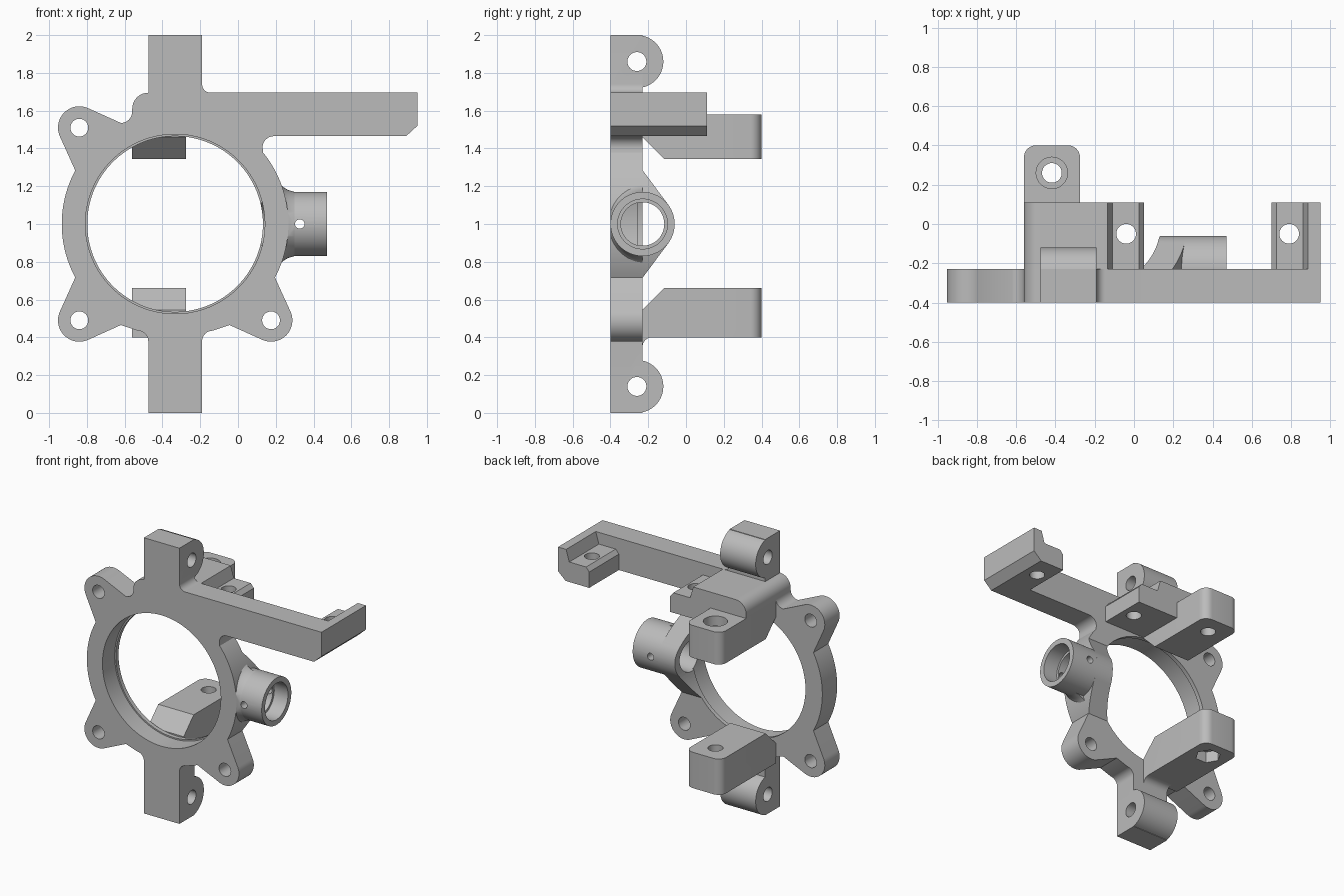
import bpy, bmesh, math

if "Cube" in bpy.data.objects:
    bpy.data.objects.remove(bpy.data.objects["Cube"])

grey = bpy.data.materials.new("plain grey")
grey.diffuse_color = (0.5, 0.5, 0.5, 1)
grey.use_nodes = True
grey.node_tree.nodes["Principled BSDF"].inputs["Base Color"].default_value = grey.diffuse_color

CX, CZ = -0.333, 1.0          # centre of the main ring
BY = -0.23                    # back of the plate, also the side socket axis
parts, cutters = [], []


def arc(u, v, r, a0, a1, n=12):
    return [(u + r * math.cos(math.radians(a0 + (a1 - a0) * i / n)),
             v + r * math.sin(math.radians(a0 + (a1 - a0) * i / n))) for i in range(n + 1)]


def circle(u, v, r, n=48):
    return arc(u, v, r, 0, 360, n)[:-1]


def prism(name, pts, axis, a, b, helper=False, round_end=0):
    """Extrude a 2D profile along an axis from a to b."""
    place = {'x': lambda u, v, t: (t, u, v),
             'y': lambda u, v, t: (u, t, v),
             'z': lambda u, v, t: (u, v, t)}[axis]
    bm = bmesh.new()
    lo = [bm.verts.new(place(u, v, a)) for u, v in pts]
    hi = [bm.verts.new(place(u, v, b)) for u, v in pts]
    bm.faces.new(lo)
    bm.faces.new(hi[::-1])
    n = len(pts)
    for i in range(n):
        j = (i + 1) % n
        bm.faces.new((lo[j], lo[i], hi[i], hi[j]))
    if round_end:              # round the upright edges at the far back
        ends = [e for e in bm.edges if all(v.co.y > 0.39 for v in e.verts)
                and abs(e.verts[0].co.z - e.verts[1].co.z) > 0.1]
        bmesh.ops.bevel(bm, geom=ends, offset=round_end, segments=8,
                        profile=0.5, affect='EDGES')
    return finish(name, bm, helper)


def finish(name, bm, helper=False):
    bmesh.ops.recalc_face_normals(bm, faces=bm.faces)
    me = bpy.data.meshes.new(name)
    bm.to_mesh(me)
    bm.free()
    ob = bpy.data.objects.new(name, me)
    bpy.context.collection.objects.link(ob)
    me.materials.append(grey)
    ob.hide_render = helper
    (cutters if helper else parts).append(ob)
    return ob


def lathe_x(name, prof, cy, cz, n=64):
    """Solid of revolution around an x axis; prof holds (x, radius)."""
    bm = bmesh.new()
    rings = [[bm.verts.new((x, u, v)) for u, v in circle(cy, cz, r, n)] for x, r in prof]
    for p, q in zip(rings, rings[1:]):
        for i in range(n):
            j = (i + 1) % n
            bm.faces.new((p[i], p[j], q[j], q[i]))
    bm.faces.new(rings[0])
    bm.faces.new(rings[-1])
    return finish(name, bm)


def combine(ob, tools, op='DIFFERENCE'):
    bpy.context.view_layer.objects.active = ob
    for t in tools:
        m = ob.modifiers.new("cut", 'BOOLEAN')
        m.operation, m.solver, m.object = op, 'EXACT', t
        bpy.ops.object.modifier_apply(modifier=m.name)


def cutter(pts, axis, a, b):
    return prism("cutter", pts, axis, a, b, helper=True)


# Plate: ring, three lugs, two posts and the long arm in one outline
outline = ([(-0.475, 0), (-0.19, 0)] + arc(-0.135, 0.38, 0.055, 180, 90, 8)
           + [(-0.045, 0.465)] + arc(0.175, 0.49, 0.113, -114, 24, 24)
           + arc(CX, CZ, 0.6, -28.2, 39, 36) + arc(0.19, 1.405, 0.06, 180, 90, 8)
           + [(0.89, 1.465), (0.95, 1.52), (0.95, 1.695)]
           + arc(-0.145, 1.74, 0.045, 270, 180, 8)
           + [(-0.19, 2), (-0.475, 2)] + arc(-0.475, 1.61, 0.085, 90, 180, 10)
           + arc(-0.62, 1.595, 0.06, 0, -90, 8) + arc(-0.84, 1.51, 0.113, 66, 204, 24)
           + arc(CX, CZ, 0.6, 151.8, 208.2, 30) + arc(-0.84, 0.49, 0.113, 156, 294, 24)
           + [(-0.62, 0.465)] + arc(-0.53, 0.38, 0.055, 90, 0, 8))
plate = prism("ring_plate", outline, 'y', -0.4, BY)

# Cutters: stepped main bore, stepped side bore, lug and post holes
main_bore = [cutter(circle(CX, CZ, 0.475, 128), 'y', -0.5, -0.26),
             cutter(circle(CX, CZ, 0.465, 128), 'y', -0.3, 0.05)]
side_bore = [cutter(circle(BY, 1, 0.115), 'x', 0, 0.6),
             cutter(circle(BY, 1, 0.132), 'x', 0.36, 0.6),
             cutter(circle(0.327, 1, 0.025, 24), 'y', -0.6, 0.1)]
lug_holes = [cutter(circle(x, z, 0.047), 'y', -0.5, -0.1)
             for x, z in ((-0.84, 1.51), (-0.84, 0.49), (0.175, 0.49))]
post_holes = [cutter(circle(-0.26, z, 0.05), 'x', -0.6, 0) for z in (0.14, 1.86)]
combine(plate, main_bore + side_bore[:1] + lug_holes + post_holes)

# Rounded backs of the two posts
for name, z, hole in (("lower_post_back", 0.14, post_holes[0]),
                      ("upper_post_back", 1.86, post_holes[1])):
    back = prism(name, arc(-0.26, z, 0.14, -90, 90, 32), 'x', -0.475, -0.19)
    combine(back, [hole])

# Side socket with its gusset and front flare
socket = lathe_x("side_socket", [(0.08, 0.17), (0.47, 0.17)], BY, 1)
combine(socket, main_bore + side_bore)
gusset = prism("socket_gusset", [(-0.26, 0.715), (BY, 0.715)] + arc(BY, 1, 0.17, -37, 37, 20)
               + [(BY, 1.285), (-0.26, 1.285)], 'x', 0, 0.32)
combine(gusset, [cutter(circle(CX, CZ, 0.6, 128), 'y', -0.6, 0.2)], 'INTERSECT')
combine(gusset, main_bore + side_bore[:1])
flare = lathe_x("socket_flare", [(0.2, 0.235), (0.22, 0.215), (0.24, 0.195), (0.265, 0.18),
                                 (0.3, 0.17)], BY, 1)
slab = [(0, 0.5), (0.5, 0.5), (0.5, 1.5), (0, 1.5)]
combine(flare, [cutter(slab, 'y', -0.4, BY)], 'INTERSECT')
combine(flare, side_bore)

# Upper block with a stepped ledge, and the matching tab on the arm end
block = prism("upper_block", [(-0.56, 1.465), (0.05, 1.465), (0.05, 1.58), (0.025, 1.61),
                              (-0.11, 1.61), (-0.135, 1.695)]
              + arc(-0.475, 1.61, 0.085, 90, 180, 10), 'y', BY - 0.01, 0.11)
combine(block, [cutter(circle(-0.04, -0.05, 0.05), 'z', 1.3, 1.8)])
tab = prism("arm_end_tab", [(0.70, 1.465), (0.89, 1.465), (0.95, 1.52), (0.95, 1.695),
                            (0.885, 1.695), (0.86, 1.61), (0.725, 1.61), (0.70, 1.58)],
            'y', BY - 0.01, 0.11)
combine(tab, [cutter(circle(0.79, -0.05, 0.05), 'z', 1.3, 1.8)])

# Two rear ears: the upper is counterbored, the lower has a hexagon pocket
pin = cutter(circle(-0.418, 0.26, 0.05), 'z', 0.2, 1.8)
upper = prism("upper_ear", [(BY, 1.46), (-0.115, 1.345), (0.4, 1.345), (0.4, 1.58), (BY, 1.58)],
              'x', -0.56, -0.275, round_end=0.06)
combine(upper, [pin, cutter(circle(-0.418, 0.26, 0.08), 'z', 1.51, 1.8)])
lower = prism("lower_ear", [(BY, 0.40), (0.4, 0.40), (0.4, 0.66), (-0.115, 0.66), (BY, 0.545)],
              'x', -0.56, -0.275, round_end=0.06)
combine(lower, [pin, cutter(circle(-0.418, 0.26, 0.085, 6), 'z', 0.2, 0.48)])
prism("lower_ear_fillet", [(BY - 0.01, 0.41), (BY - 0.01, 0.35)]
      + arc(-0.18, 0.35, 0.05, 180, 90, 8) + [(-0.18, 0.41)], 'x', -0.475, -0.275)

# Remove the cutters, then shade the curves smooth
for c in cutters:
    bpy.data.objects.remove(c)
bpy.ops.object.select_all(action='DESELECT')
for p in parts:
    p.select_set(True)
bpy.context.view_layer.objects.active = parts[0]
bpy.ops.object.shade_smooth_by_angle(angle=math.radians(30))
